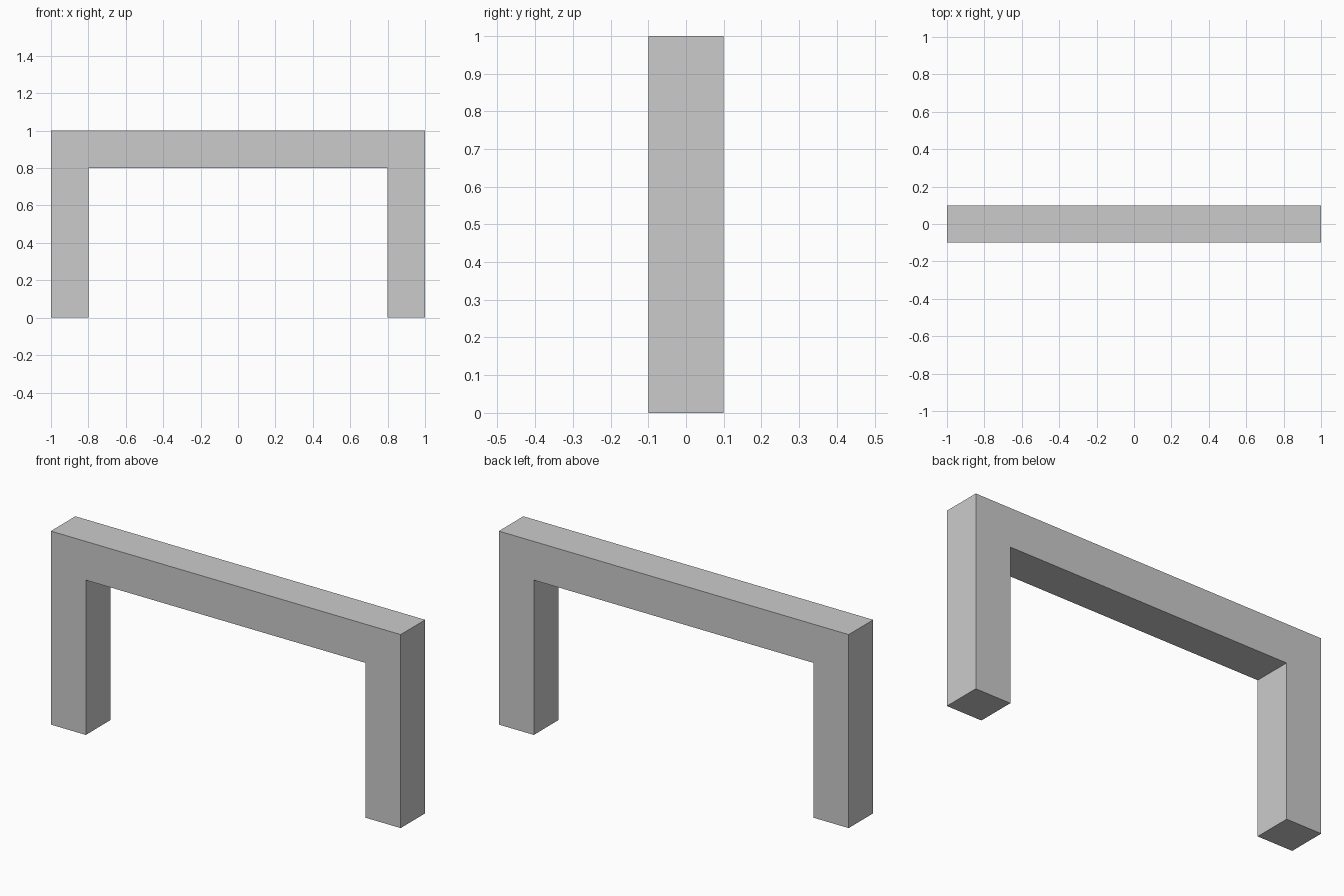
import bpy, bmesh

cube = bpy.data.objects.get("Cube")
if cube:
    bpy.data.objects.remove(cube, do_unlink=True)

WIDTH, HEIGHT, THICK = 2.0, 1.0, 0.2

# Plain grey material
grey = bpy.data.materials.new("plain grey")
grey.use_nodes = True
colour = (0.6, 0.6, 0.6, 1)
grey.diffuse_color = colour
grey.node_tree.nodes["Principled BSDF"].inputs["Base Color"].default_value = colour

# Half of the frame: an L profile of post and beam, extruded in depth
outer, inner, under = WIDTH / 2, WIDTH / 2 - THICK, HEIGHT - THICK
profile = [(0, under), (inner, under), (inner, 0), (outer, 0), (outer, HEIGHT), (0, HEIGHT)]
bm = bmesh.new()
face = bm.faces.new([bm.verts.new((x, -THICK / 2, z)) for x, z in profile])
extruded = bmesh.ops.extrude_face_region(bm, geom=[face], use_keep_orig=True)
moved = [v for v in extruded["geom"] if isinstance(v, bmesh.types.BMVert)]
bmesh.ops.translate(bm, verts=moved, vec=(0, THICK, 0))

# Open the centre end so the halves join cleanly
centre = [f for f in bm.faces if all(abs(v.co.x) < 1e-5 for v in f.verts)]
bmesh.ops.delete(bm, geom=centre, context='FACES_ONLY')
bmesh.ops.recalc_face_normals(bm, faces=bm.faces)

mesh = bpy.data.meshes.new("doorway_frame")
bm.to_mesh(mesh)
bm.free()
mesh.materials.append(grey)
frame = bpy.data.objects.new("doorway_frame", mesh)
bpy.context.collection.objects.link(frame)

# Mirror the half across the centre
mirror = frame.modifiers.new("Mirror", 'MIRROR')
mirror.use_axis[0] = True
mirror.use_clip = True
